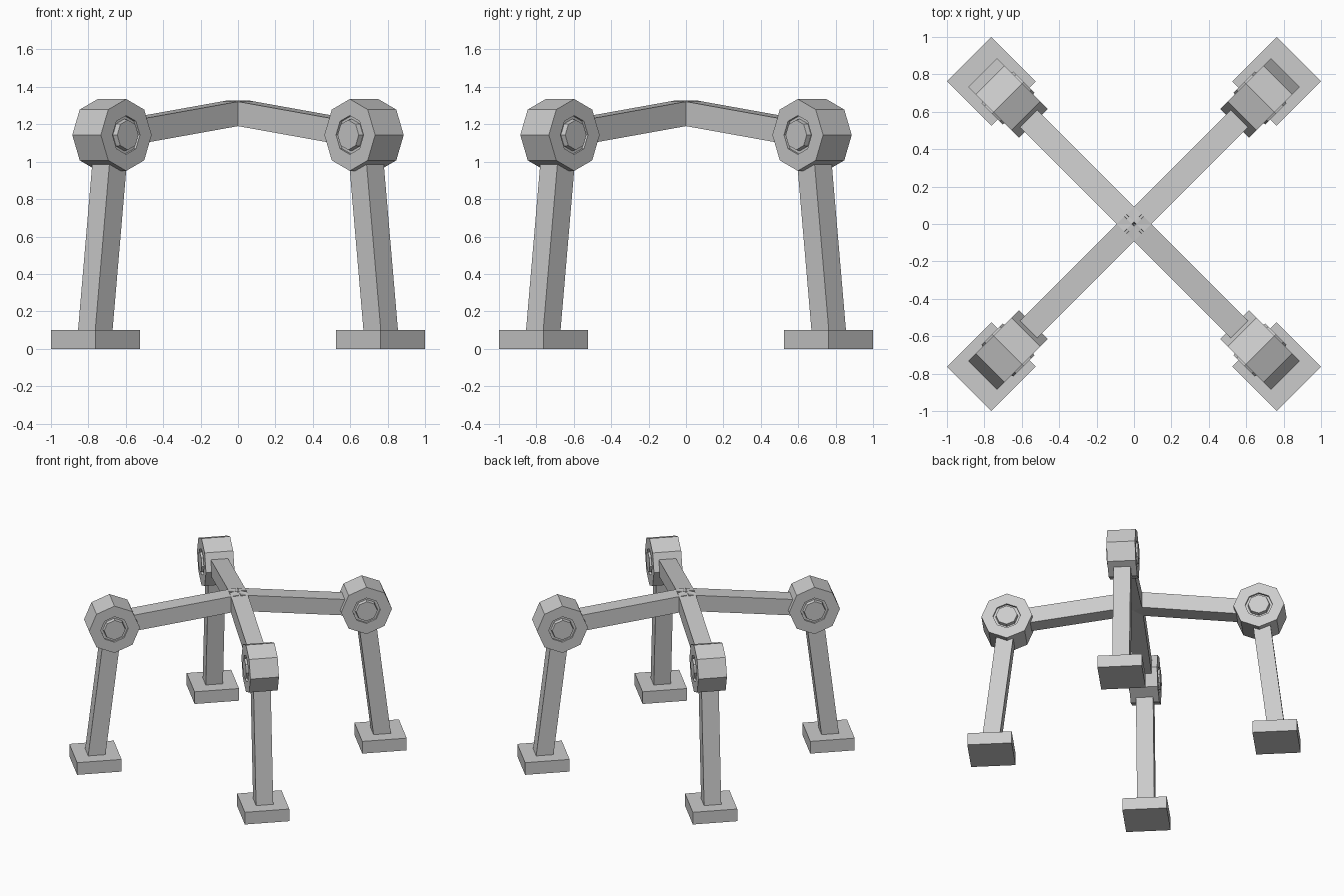
import bpy, bmesh
from math import pi, cos, sin
from mathutils import Vector, Matrix

if "Cube" in bpy.data.objects:
    bpy.data.objects.remove(bpy.data.objects["Cube"])

JOINT = Vector((0.953, 0, 1.143))   # knuckle centre: x = radial, y = tangential
ANGLES = {"front_right": -pi / 4, "back_right": pi / 4,
          "back_left": 3 * pi / 4, "front_left": -3 * pi / 4}


def make_object(name, bm, angle):
    bmesh.ops.recalc_face_normals(bm, faces=bm.faces)
    bm.transform(Matrix.Rotation(angle, 4, 'Z'))
    mesh = bpy.data.meshes.new(name)
    bm.to_mesh(mesh)
    bm.free()
    bpy.context.collection.objects.link(bpy.data.objects.new(name, mesh))


def beam(name, start, end, width, depth, angle):
    """Rectangular bar between two points of the radial plane."""
    axis = (end - start).normalized()
    side = Vector((0, 1, 0))
    up = axis.cross(side)
    rot = Matrix((axis, side, up)).transposed().to_4x4()
    bm = bmesh.new()
    bmesh.ops.create_cube(bm, size=1)
    bm.transform(Matrix.Translation((start + end) / 2) @ rot
                 @ Matrix.Diagonal(((end - start).length, width, depth, 1)))
    make_object(name, bm, angle)


def knuckle(name, angle):
    """Eight-sided lathe about the tangential axis, with a pin in a recess on each side."""
    half = [(0.08, 0.120), (0.085, 0.092), (0.104, 0.092), (0.104, 0.108), (0.192, 0.108)]
    profile = half + [(r, -t) for r, t in reversed(half)]
    bm = bmesh.new()
    rings = [[bm.verts.new(JOINT + Vector((r * cos(k * pi / 4), t, r * sin(k * pi / 4))))
              for k in range(8)] for r, t in profile]
    for a, b in zip(rings, rings[1:]):
        for k in range(8):
            n = (k + 1) % 8
            bm.faces.new((a[k], a[n], b[n], b[k]))
    bm.faces.new(rings[0])
    bm.faces.new(rings[-1])
    make_object(name, bm, angle)


for corner, angle in ANGLES.items():
    # Arm from the hub down to the knuckle
    beam("arm_" + corner, Vector((0, 0, 1.264)), JOINT, 0.13, 0.13, angle)
    # Octagonal knuckle with pins
    knuckle("knuckle_" + corner, angle)
    # Slightly splayed lower leg
    beam("lower_leg_" + corner, JOINT, Vector((1.085, 0, 0.05)), 0.13, 0.13, angle)
    # Square foot pad
    beam("foot_" + corner, Vector((0.91, 0, 0.05)), Vector((1.246, 0, 0.05)), 0.336, 0.1, angle)
